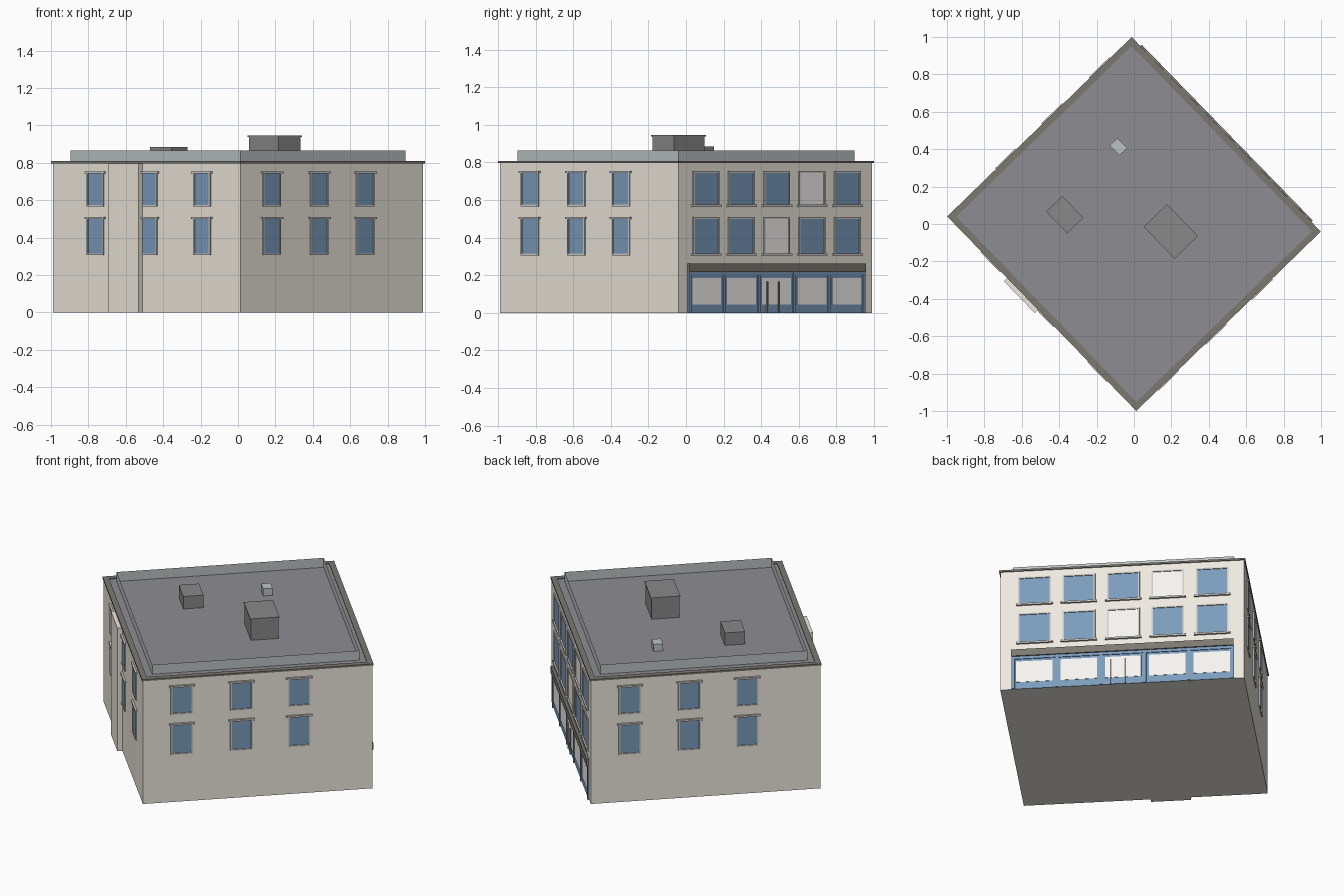
import bpy, bmesh, math
from mathutils import Matrix, Vector

if "Cube" in bpy.data.objects:
    bpy.data.objects.remove(bpy.data.objects["Cube"])

DX, DY = 0.682, 0.719          # half depth, half width of the building
TURN = math.radians(44.2)      # plan rotation of the whole building
COL = {
    'wall': (.86, .82, .74), 'roof': (.27, .265, .285), 'dark': (.2, .19, .165),
    'box': (.25, .25, .25), 'metal': (.5, .54, .55), 'glass': (.2, .33, .5),
    'blind': (.92, .91, .88), 'frame': (.62, .61, .58),
}
mats = {}
for k, c in COL.items():
    mats[k] = bpy.data.materials.new(k)
    mats[k].diffuse_color = (*c, 1)
parts = {}


def box(name, mat, x0, x1, y0, y1, z0, z1, rot=0):
    """Add a box to the named part, turned about the centre by rot degrees."""
    bm = parts.setdefault(name, (bmesh.new(), mat))[0]
    m = (Matrix.Rotation(math.radians(rot), 4, 'Z')
         @ Matrix.Translation(((x0 + x1) / 2, (y0 + y1) / 2, (z0 + z1) / 2))
         @ Matrix.Diagonal((x1 - x0, y1 - y0, z1 - z0, 1)))
    bmesh.ops.create_cube(bm, size=1, matrix=m)


def on_face(name, mat, side, u, w, z0, z1, d0, d1):
    """Box on a facade: side angle, centre u, width w, depth range d0..d1."""
    d = DX if side % 180 == 0 else DY
    box(name, mat, d + d0, d + d1, u - w / 2, u + w / 2, z0, z1, side)


def window(side, u, w, z0, z1, blind=False, sill=False):
    t, p = 0.009, 0.007
    name = 'window_blind' if blind else 'window_glass'
    on_face(name, 'blind' if blind else 'glass', side, u, w, z0, z1, -.01, .002)
    for s in (-1, 1):
        on_face('window_frame', 'frame', side, u + s * (w + t) / 2, t, z0 - t, z1 + t, -.01, p)
    for z in (z0 - t, z1):
        on_face('window_frame', 'frame', side, u, w, z, z + t, -.01, p)
    # sill on the shop side, lintel on the plain sides
    z = z0 - t if sill else z1
    on_face('window_ledge', 'frame', side, u, w + .04, z - .002, z + t, -.01, p + .005)


# main body, roof and cornice
box('walls', 'wall', -DX, DX, -DY, DY, 0, .798)
box('roof', 'roof', -DX + .01, DX - .01, -DY + .01, DY - .01, .79, .804)
for side in (0, 90, 180, 270):
    d, w = (DX, DY) if side % 180 == 0 else (DY, DX)
    on_face('cornice', 'dark', side, 0, 2 * w + .012, .797, .808, -.028, .006)

# thin roof parapet set back from the edge
bm = parts.setdefault('parapet', (bmesh.new(), 'metal'))[0]
px, py = DX - .067, DY - .067
ring = [[bm.verts.new((a * px, b * py, z)) for a, b in ((-1, -1), (1, -1), (1, 1), (-1, 1))]
        for z in (.80, .865)]
for i in range(4):
    j = (i + 1) % 4
    bm.faces.new((ring[0][i], ring[0][j], ring[1][j], ring[1][i]))

# roof boxes, given by their centre in world plan
def roof_box(name, mat, cx, cy, hx, hy, z0, z1):
    c = Matrix.Rotation(-TURN, 3, 'Z') @ Vector((cx, cy, 0))
    box(name, mat, c.x - hx, c.x + hx, c.y - hy, c.y + hy, z0, z1)

roof_box('stair_housing', 'box', .197, -.04, .082, .114, .8, .937)
roof_box('stair_housing_lid', 'box', .197, -.04, .087, .119, .937, .945)
roof_box('roof_hatch', 'box', -.37, .05, .06, .081, .8, .885)
roof_box('roof_vent', 'metal', -.083, .413, .028, .037, .8, .85)

# chimney breast on the front left side
on_face('chimney_breast', 'wall', 180, -.147, .235, 0, .796, -.01, .03)

# windows: two storeys on every side
for row, (z0, z1) in enumerate(((.315, .5), (.575, .745))):
    for side in (90, 270):
        for u in (-.45, -.096, .247):
            window(side, u, .115, z0, z1)
    for u in (-.389, .021, .429):
        window(180, u, .11, z0, z1)
    for i in range(5):
        window(0, .007 + (i - 2) * .262, .175, z0, z1,
               blind=(row, i) in ((0, 2), (1, 3)), sill=True)

# shop front with five bays and a canopy
on_face('shop_front', 'glass', 0, -.003, 1.295, 0, .22, -.01, .003)
on_face('shop_canopy', 'dark', 0, .002, 1.31, .218, .262, -.01, .016)
for i in range(5):
    on_face('shop_pane', 'blind', 0, .005 + (i - 2) * .261, .215, .045, .185, -.01, .005)
for i in range(6):
    on_face('shop_pillar', 'glass', 0, .004 + (i - 2.5) * .2585, .018, 0, .22, -.01, .010)
on_face('shop_rail', 'glass', 0, -.003, 1.295, .2, .22, -.01, .008)
# door with two upright bars
on_face('door_kick_plate', 'glass', 0, -.027, .08, 0, .04, -.01, .007)
for u in (-.066, .018):
    on_face('door_bar', 'dark', 0, u, .009, 0, .167, -.01, .012)

# turn the parts into objects
for name, (bm, mat) in parts.items():
    bmesh.ops.rotate(bm, verts=bm.verts, cent=(0, 0, 0), matrix=Matrix.Rotation(TURN, 3, 'Z'))
    me = bpy.data.meshes.new(name)
    bm.to_mesh(me)
    bm.free()
    me.materials.append(mats[mat])
    bpy.context.collection.objects.link(bpy.data.objects.new(name, me))

for m in bpy.data.materials:
    if m.users and not m.is_grease_pencil:
        m.use_nodes = True
        m.node_tree.nodes["Principled BSDF"].inputs["Base Color"].default_value = m.diffuse_color
